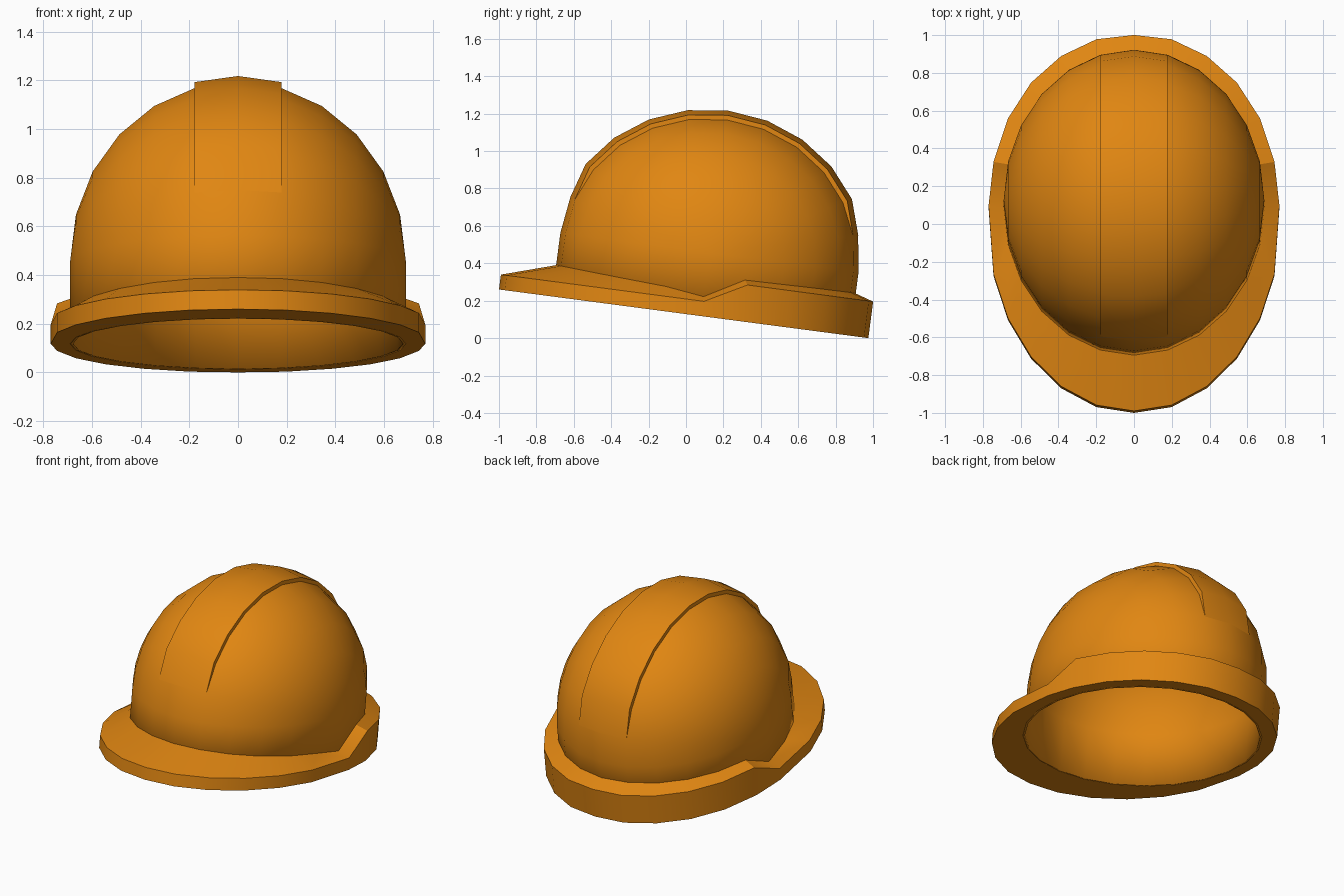
import bpy, bmesh, math
from mathutils import Matrix, Vector

if "Cube" in bpy.data.objects:
    bpy.data.objects.remove(bpy.data.objects["Cube"])

# One colour; the whole hat is built level, then tilted back 7.5 degrees
orange = bpy.data.materials.new("safety_orange")
orange.diffuse_color = (0.75, 0.24, 0.006, 1)
orange.use_nodes = True
orange.node_tree.nodes["Principled BSDF"].inputs["Base Color"].default_value = orange.diffuse_color
TILT = Matrix.Translation((0, -0.0125, 0.13)) @ Matrix.Rotation(math.radians(-7.5), 4, 'X')

CY, CZ = 0.094, 0.343              # dome centre
RX, RY, RZ = 0.69, 0.804, 0.74     # dome radii
STEP = math.radians(15)


def finish(name, bm):
    bmesh.ops.recalc_face_normals(bm, faces=bm.faces)
    bm.transform(TILT)
    mesh = bpy.data.meshes.new(name)
    bm.to_mesh(mesh)
    bm.free()
    mesh.materials.append(orange)
    ob = bpy.data.objects.new(name, mesh)
    bpy.context.collection.objects.link(ob)
    bpy.ops.object.select_all(action='DESELECT')
    ob.select_set(True)
    bpy.context.view_layer.objects.active = ob
    bpy.ops.object.shade_smooth_by_angle(angle=math.radians(30))
    return ob


def bridge(bm, rows, closed=False):
    for a, b in zip(rows, rows[1:]):
        n = len(a)
        for i in range(n if closed else n - 1):
            j = (i + 1) % n
            bm.faces.new((a[i], a[j], b[j], b[i]))


# Dome: half ellipsoid with sideways poles, plus a straight wall to the base
bm = bmesh.new()
bmesh.ops.create_uvsphere(bm, u_segments=24, v_segments=12, radius=1,
                          matrix=Matrix.Rotation(math.pi / 2, 4, 'Y'))
bmesh.ops.delete(bm, geom=[v for v in bm.verts if v.co.z < -0.01], context='VERTS')
for v in bm.verts:
    v.co = Vector((v.co.x * RX, CY + v.co.y * RY, CZ + v.co.z * RZ))
rim = [e for e in bm.edges if e.is_boundary]
wall = bmesh.ops.extrude_edge_only(bm, edges=rim)
for g in wall['geom']:
    if isinstance(g, bmesh.types.BMVert):
        g.co.z = 0
bmesh.ops.recalc_face_normals(bm, faces=bm.faces)
top = max(bm.faces, key=lambda f: f.calc_center_median().z)
dome = finish("dome_shell", bm)
thick = dome.modifiers.new("thickness", 'SOLIDIFY')
thick.thickness = 0.012
thick.offset = -1

# Raised ridge over the crown, fading out at both ends
bm = bmesh.new()


def ridge_row(phi, lift):
    row = []
    for k in range(1, 12):
        t = k * STEP
        h = lift if 1 < k < 11 else 0.001
        row.append(bm.verts.new((RX * math.sin(phi),
                                 CY + (RY * math.cos(phi) + h) * math.cos(t),
                                 CZ + (RZ * math.cos(phi) + h) * math.sin(t))))
    return row


bridge(bm, [ridge_row(-STEP, 0), ridge_row(-STEP, 0.025), ridge_row(0, 0.025),
            ridge_row(STEP, 0.025), ridge_row(STEP, 0)])
finish("crown_ridge", bm)

# Brim: long thin visor in front, taller band behind, stepped at the sides
BRIM_Y = [0.996, 0.973, 0.884, 0.742, 0.551, 0.318, 0.099,
          -0.265, -0.502, -0.707, -0.865, -0.965, -0.996]
bm = bmesh.new()
loops = [[], [], [], []]
for i in range(24):
    k = min(i, 24 - i)
    a = i * STEP
    outer = Vector((0.77 * math.sin(a), BRIM_Y[k]))
    inner = Vector((RX * math.sin(a), CY + RY * math.cos(a)))
    h = 0.197 if k <= 5 else 0.08
    rise = 0.31 * (outer - inner).length
    for loop, p, z in zip(loops, (inner, outer, outer, inner), (0, 0, h, h + rise)):
        loop.append(bm.verts.new((p.x, p.y, z)))
bridge(bm, loops, closed=True)
bridge(bm, [loops[3], loops[0]], closed=True)
finish("brim", bm)
